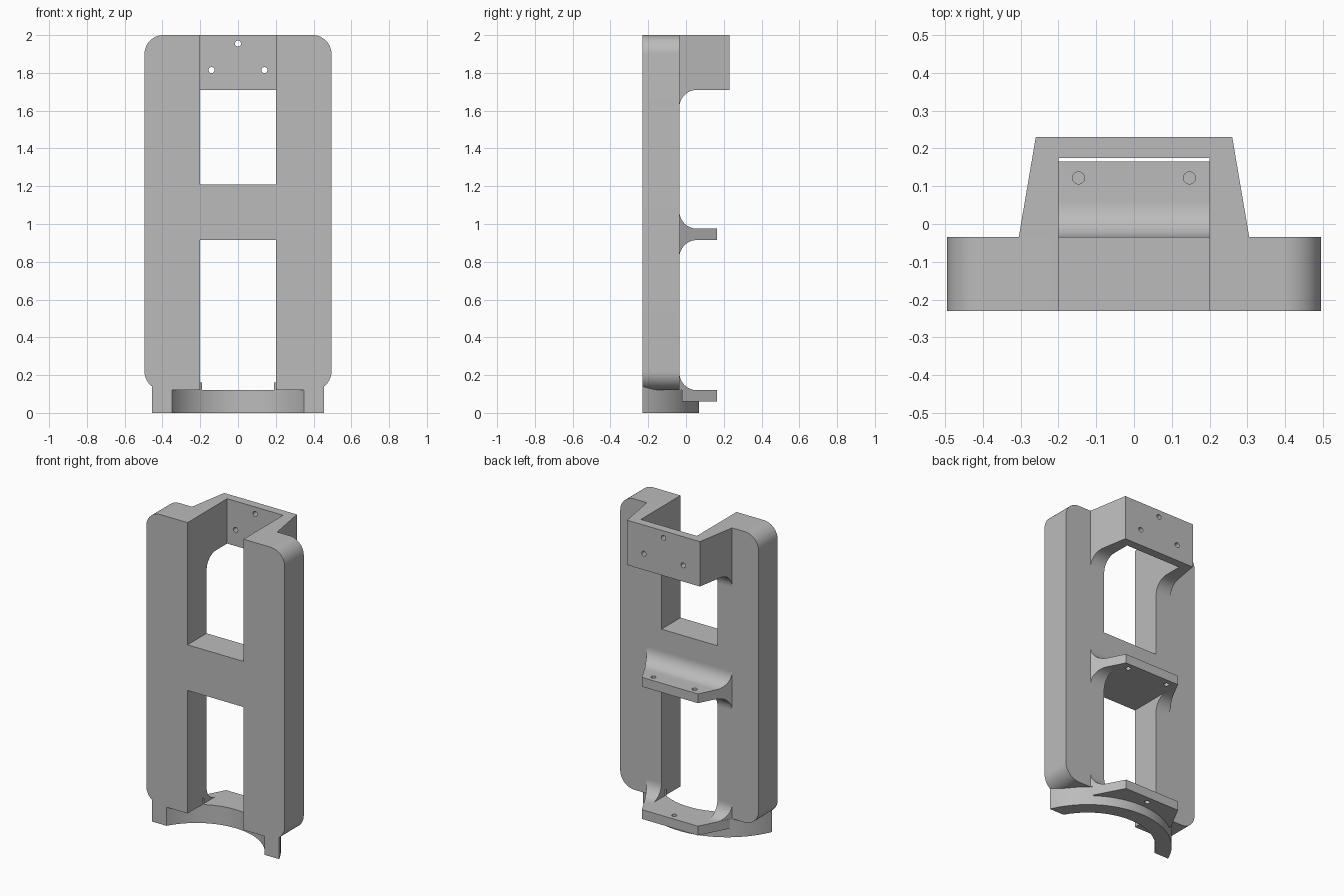
import bpy
import bmesh
from math import sin, cos, pi, asin

cube = bpy.data.objects.get("Cube")
if cube:
    bpy.data.objects.remove(cube, do_unlink=True)

grey = bpy.data.materials.new("plain grey")
grey.use_nodes = True
grey.diffuse_color = (0.5, 0.5, 0.5, 1)
grey.node_tree.nodes["Principled BSDF"].inputs["Base Color"].default_value = (0.5, 0.5, 0.5, 1)

FRONT, BACK = -0.23, -0.035     # faces of the upright frame
GAP, HALF = 0.2, 0.495          # half widths of opening and frame
FILLET = 0.093
HOLE = 0.016


def loft(name, ring_a, ring_b):
    """Closed solid between two matching outlines."""
    bm = bmesh.new()
    a = [bm.verts.new(p) for p in ring_a]
    b = [bm.verts.new(p) for p in ring_b]
    bm.faces.new(a)
    bm.faces.new(b[::-1])
    for i in range(len(a)):
        j = (i + 1) % len(a)
        bm.faces.new((a[i], b[i], b[j], a[j]))
    bmesh.ops.recalc_face_normals(bm, faces=bm.faces)
    mesh = bpy.data.meshes.new(name)
    bm.to_mesh(mesh)
    bm.free()
    mesh.materials.append(grey)
    obj = bpy.data.objects.new(name, mesh)
    bpy.context.collection.objects.link(obj)
    return obj


def arc(cx, cy, r, start, end, n=16):
    return [(cx + r * cos(start + (end - start) * i / n),
             cy + r * sin(start + (end - start) * i / n)) for i in range(n + 1)]


def across(name, profile, inner, outer):
    """Side profile (y, z) spanning between two x limits that depend on y."""
    return loft(name, [(inner(y), y, z) for y, z in profile],
                [(outer(y), y, z) for y, z in profile])


def upright(name, outline, low, high):
    """Plan outline (x, y) raised from low to high."""
    return loft(name, [(x, y, low) for x, y in outline],
                [(x, y, high) for x, y in outline])


def drill(obj, centres, along_y=False):
    for c in centres:
        bpy.ops.mesh.primitive_cylinder_add(vertices=24, radius=HOLE, depth=0.16, location=c,
                                            rotation=(pi / 2 if along_y else 0, 0, 0))
        cutter = bpy.context.object
        cutter.hide_render = True
        mod = obj.modifiers.new("hole", 'BOOLEAN')
        mod.object = cutter
        mod.operation = 'DIFFERENCE'
        mod.solver = 'EXACT'
        bpy.context.view_layer.objects.active = obj
        bpy.ops.object.modifier_apply(modifier=mod.name)
        bpy.data.objects.remove(cutter, do_unlink=True)


def shelf_side(y):
    return 0.305 - (y - BACK) * 0.525


def bracket_side(y):
    return 0.305 - (y - BACK) * 0.17


def fillet_above(z):
    """Curve from the shelf top up to the frame's back."""
    return arc(BACK + FILLET, z + FILLET, FILLET, -pi / 2, -pi)


def fillet_below(z):
    """Curve from the frame's back up to the underside."""
    return arc(BACK + FILLET, z - FILLET, FILLET, pi, pi / 2)


parts = []

# H-shaped frame with rounded outer corners
R, LOW, TOP = 0.1, 0.12, 2.0
side = ([(GAP, LOW)] + arc(HALF - R, LOW + R, R, -pi / 2, 0)
        + arc(HALF - R, TOP - R, R, 0, pi / 2) + [(GAP, TOP), (GAP, 1.21)])
outline = side + [(-x, z) for x, z in reversed(side)] + [(-GAP, 0.915), (GAP, 0.915)]
parts.append(loft("frame", [(x, FRONT, z) for x, z in outline],
                  [(x, BACK, z) for x, z in outline]))

# Top bracket: back wall and two tapered arms
wall = upright("bracket_wall", [(-GAP, 0.175), (GAP, 0.175), (GAP, 0.23), (-GAP, 0.23)], 1.71, TOP)
drill(wall, [(0, 0.2, 1.955), (-0.14, 0.2, 1.815), (0.14, 0.2, 1.815)], along_y=True)
parts.append(wall)
arm = [(BACK, TOP)] + fillet_below(1.71) + [(0.23, 1.71), (0.23, TOP)]

# Middle shelf with a full-width fillet on top
shelf = across("middle_shelf", fillet_above(0.975) + [(BACK, 0.915), (0.165, 0.915), (0.165, 0.975)],
               lambda y: -shelf_side(y), shelf_side)
drill(shelf, [(-0.147, 0.122, 0.94), (0.147, 0.122, 0.94)])
parts.append(shelf)

# Bottom shelf
plan = [(-0.3, -0.022), (0.3, -0.022), (GAP, 0.165), (-GAP, 0.165)]
base = upright("bottom_shelf", plan, 0.06, LOW)
drill(base, [(0, 0.12, 0.09)])
parts.append(base)

# Arms and gussets on both sides of the opening
for s, label in ((1, "left"), (-1, "right")):
    gap = lambda y: s * GAP
    parts.append(across(label + "_bracket_arm", arm, gap, lambda y: s * bracket_side(y)))
    parts.append(across(label + "_middle_gusset", fillet_below(0.915) + [(BACK, 0.915)],
                        gap, lambda y: s * shelf_side(y)))
    parts.append(across(label + "_bottom_gusset", fillet_above(LOW) + [(BACK, LOW)],
                        gap, lambda y: s * shelf_side(y)))

# Curved foot: part of a ring cut flat at the front
CY, R_OUT, R_IN = -0.425, 0.495, 0.4


def ring_sector(y_out, y_in, full):
    a, b = asin((y_out - CY) / R_OUT), asin((y_in - CY) / R_IN)
    end_a, end_b = (pi - a, pi - b) if full else (asin((BACK - CY) / R_OUT), pi / 2 - 0.5)
    return arc(0, CY, R_OUT, a, end_a, 48) + arc(0, CY, R_IN, end_b, b, 48)


parts.append(upright("curved_foot", ring_sector(FRONT, FRONT, True), 0, LOW))
tip = ring_sector(FRONT, FRONT, False)
for s, label in ((1, "left"), (-1, "right")):
    parts.append(upright(label + "_foot_tip", [(s * x, y) for x, y in tip], LOW, 0.16))

# Smooth the fillets, keep the edges sharp
bpy.ops.object.select_all(action='DESELECT')
for p in parts:
    p.select_set(True)
bpy.context.view_layer.objects.active = parts[0]
bpy.ops.object.shade_smooth_by_angle(angle=0.5)
